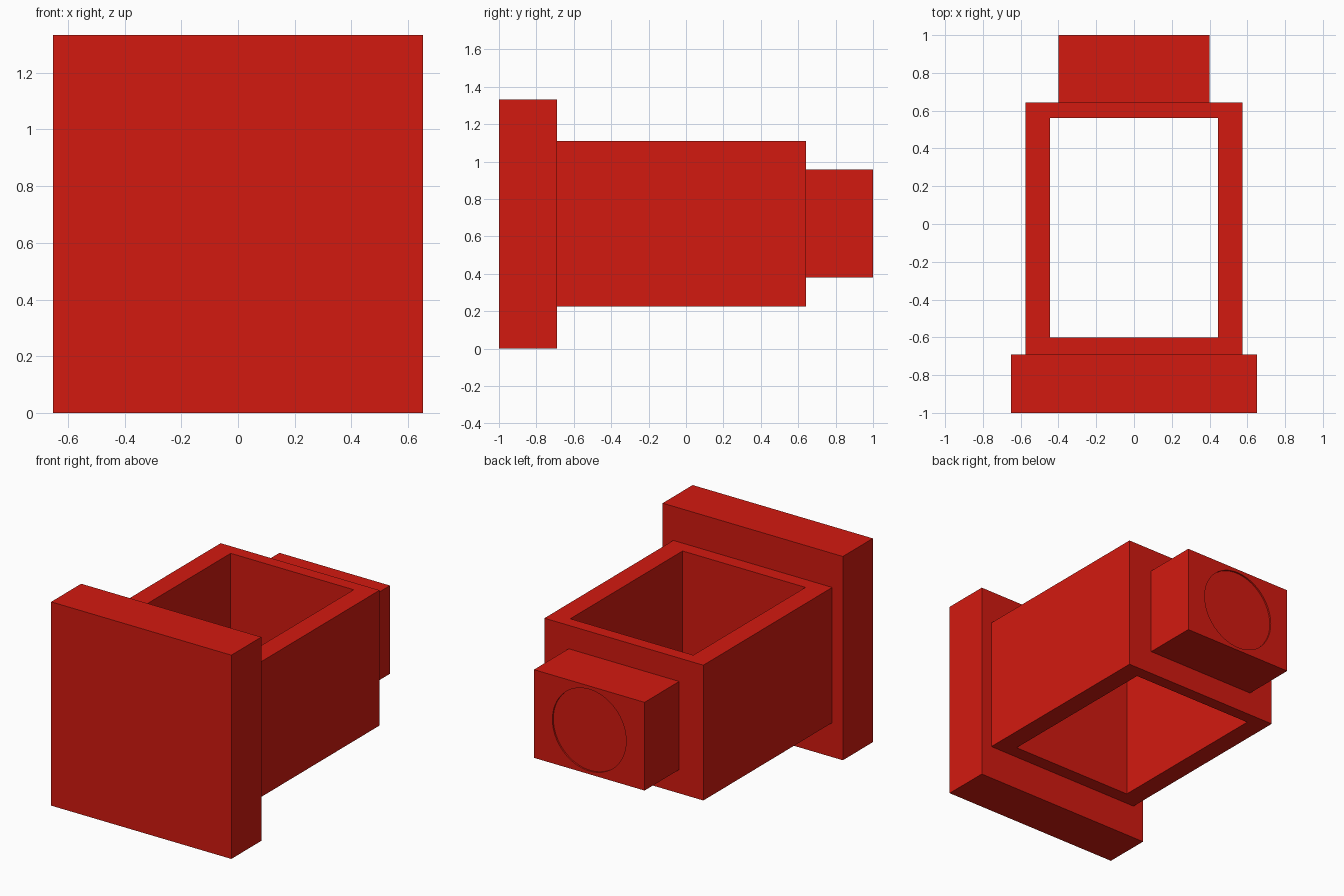
import bpy, math

if "Cube" in bpy.data.objects:
    bpy.data.objects.remove(bpy.data.objects["Cube"])

red = bpy.data.materials.new("red")
red.diffuse_color = (0.65, 0.01, 0.005, 1)
red.use_nodes = True
red.node_tree.nodes["Principled BSDF"].inputs["Base Color"].default_value = red.diffuse_color


def box(name, half_x, y0, y1, z0, z1):
    bpy.ops.mesh.primitive_cube_add(size=1, location=(0, (y0 + y1) / 2, (z0 + z1) / 2))
    ob = bpy.context.object
    ob.name = name
    ob.scale = (2 * half_x, y1 - y0, z1 - z0)
    bpy.ops.object.transform_apply(location=False, rotation=False, scale=True)
    ob.data.materials.append(red)
    return ob


def cut(target, cutter):
    mod = target.modifiers.new("cut", 'BOOLEAN')
    mod.object = cutter
    mod.solver = 'EXACT'
    bpy.context.view_layer.objects.active = target
    bpy.ops.object.modifier_apply(modifier=mod.name)
    bpy.data.objects.remove(cutter, do_unlink=True)


# Square plate across the front
box("front_plate", 0.652, -1.0, -0.69, 0.0, 1.333)

# Rectangular frame, open at top and bottom
frame = box("hollow_frame", 0.575, -0.69, 0.642, 0.225, 1.11)
cut(frame, box("frame_opening", 0.445, -0.60, 0.56, 0.0, 1.4))

# Rear block with a shallow round recess
block = box("rear_block", 0.4, 0.642, 1.0, 0.38, 0.957)
bpy.ops.mesh.primitive_cylinder_add(vertices=64, radius=0.267, depth=0.2,
                                    location=(0, 1.09, 0.668),
                                    rotation=(math.pi / 2, 0, 0))
recess = bpy.context.object
recess.name = "round_recess"
recess.data.materials.append(red)
cut(block, recess)
